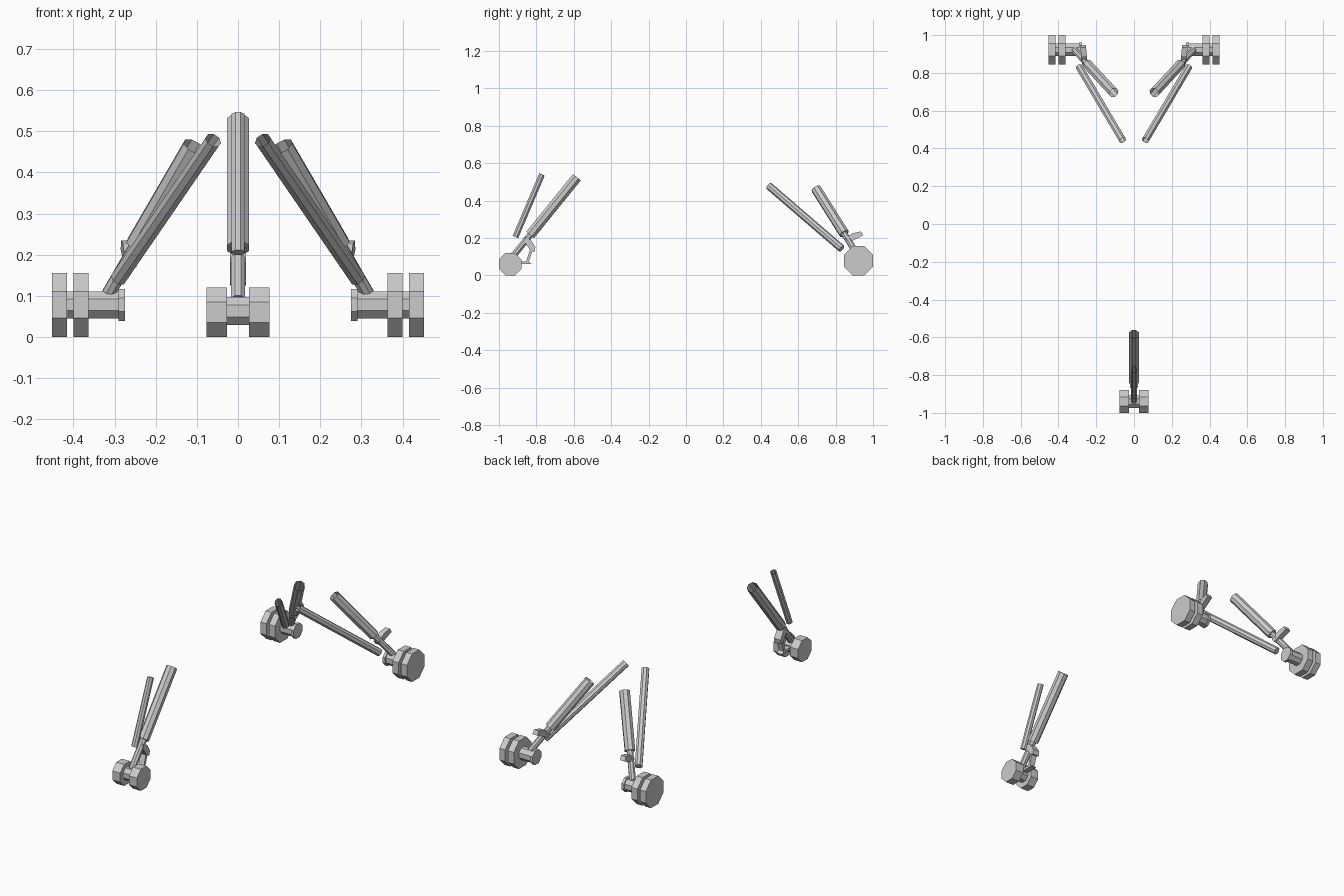
import bpy, bmesh, math
from mathutils import Vector, Matrix

if "Cube" in bpy.data.objects:
    bpy.data.objects.remove(bpy.data.objects["Cube"])


def finish(name, bm):
    me = bpy.data.meshes.new(name)
    bm.to_mesh(me)
    bm.free()
    ob = bpy.data.objects.new(name, me)
    bpy.context.collection.objects.link(ob)
    return ob


def tube(name, p, q, flat_r, open_top=False):
    """Eight-sided cylinder from p to q; flat_r is the distance to the flats."""
    p, q = Vector(p), Vector(q)
    d = q - p
    r = flat_r / math.cos(math.pi / 8)
    bm = bmesh.new()
    bmesh.ops.create_cone(bm, cap_ends=True, segments=8, radius1=r, radius2=r, depth=d.length,
                          matrix=Matrix.Rotation(math.pi / 8, 4, 'Z'))
    if open_top:
        top = [f for f in bm.faces if f.normal.z > 0.9]
        bmesh.ops.delete(bm, geom=top, context='FACES_ONLY')
    m = Matrix.Translation((p + q) / 2) @ d.to_track_quat('Z', 'Y').to_matrix().to_4x4()
    bmesh.ops.transform(bm, matrix=m, verts=bm.verts)
    return finish(name, bm)


def link(name, profile, x0, x1, shear=0.0):
    """Side profile of (y, z) points extruded along x, optionally sheared with y."""
    bm = bmesh.new()
    y0 = profile[0][0]
    a = [bm.verts.new((x0 + shear * (y - y0), y, z)) for y, z in profile]
    b = [bm.verts.new((x1 + shear * (y - y0), y, z)) for y, z in profile]
    bm.faces.new(a)
    bm.faces.new(b[::-1])
    for i in range(len(a)):
        j = (i + 1) % len(a)
        bm.faces.new((a[i], b[i], b[j], a[j]))
    bmesh.ops.recalc_face_normals(bm, faces=bm.faces)
    return finish(name, bm)


# Nose gear
for s, side in ((-1, "left"), (1, "right")):
    tube("nose_wheel_" + side, (s * 0.027, -0.94, 0.06), (s * 0.076, -0.94, 0.06), 0.06)
tube("nose_axle", (-0.027, -0.94, 0.063), (0.027, -0.94, 0.063), 0.034)
foot, head = Vector((0, -0.935, 0.09)), Vector((0, -0.583, 0.525))
tube("nose_piston", foot, foot.lerp(head, 0.4), 0.017)
tube("nose_cylinder", foot.lerp(head, 0.29), head, 0.027, True)
tube("nose_brace", (0, -0.912, 0.205), (0, -0.77, 0.54), 0.016, True)
# Nose torque links
link("nose_upper_link", [(-0.86, 0.205), (-0.83, 0.19), (-0.805, 0.15), (-0.81, 0.125),
                         (-0.83, 0.13), (-0.865, 0.18)], -0.02, 0.02)
link("nose_lower_link", [(-0.82, 0.135), (-0.835, 0.135), (-0.855, 0.073), (-0.90, 0.075),
                         (-0.90, 0.06), (-0.825, 0.06), (-0.84, 0.073)], -0.016, 0.016)

# Main gear, both sides
for s, side in ((-1, "left"), (1, "right")):
    for x0, x1, which in ((0.363, 0.40, "inner"), (0.416, 0.452, "outer")):
        tube(f"main_wheel_{which}_{side}", (s * x0, 0.922, 0.078), (s * x1, 0.922, 0.078), 0.078)
    tube("main_axle_" + side, (s * 0.28, 0.922, 0.078), (s * 0.43, 0.922, 0.078), 0.033)
    tube("main_axle_cap_" + side, (s * 0.275, 0.922, 0.078), (s * 0.29, 0.922, 0.078), 0.039)
    foot, head = Vector((s * 0.315, 0.92, 0.105)), Vector((s * 0.107, 0.695, 0.463))
    tube("main_piston_" + side, foot, foot.lerp(head, 0.5), 0.016)
    tube("main_cylinder_" + side, foot.lerp(head, 0.33), head, 0.026, True)
    tube("main_brace_" + side, (s * 0.29, 0.832, 0.143), (s * 0.06, 0.443, 0.478), 0.019, True)
    link("main_link_" + side, [(0.845, 0.19), (0.89, 0.225), (0.935, 0.235), (0.947, 0.213),
                               (0.90, 0.19), (0.86, 0.17)], s * 0.245, s * 0.275, s * 0.1)
